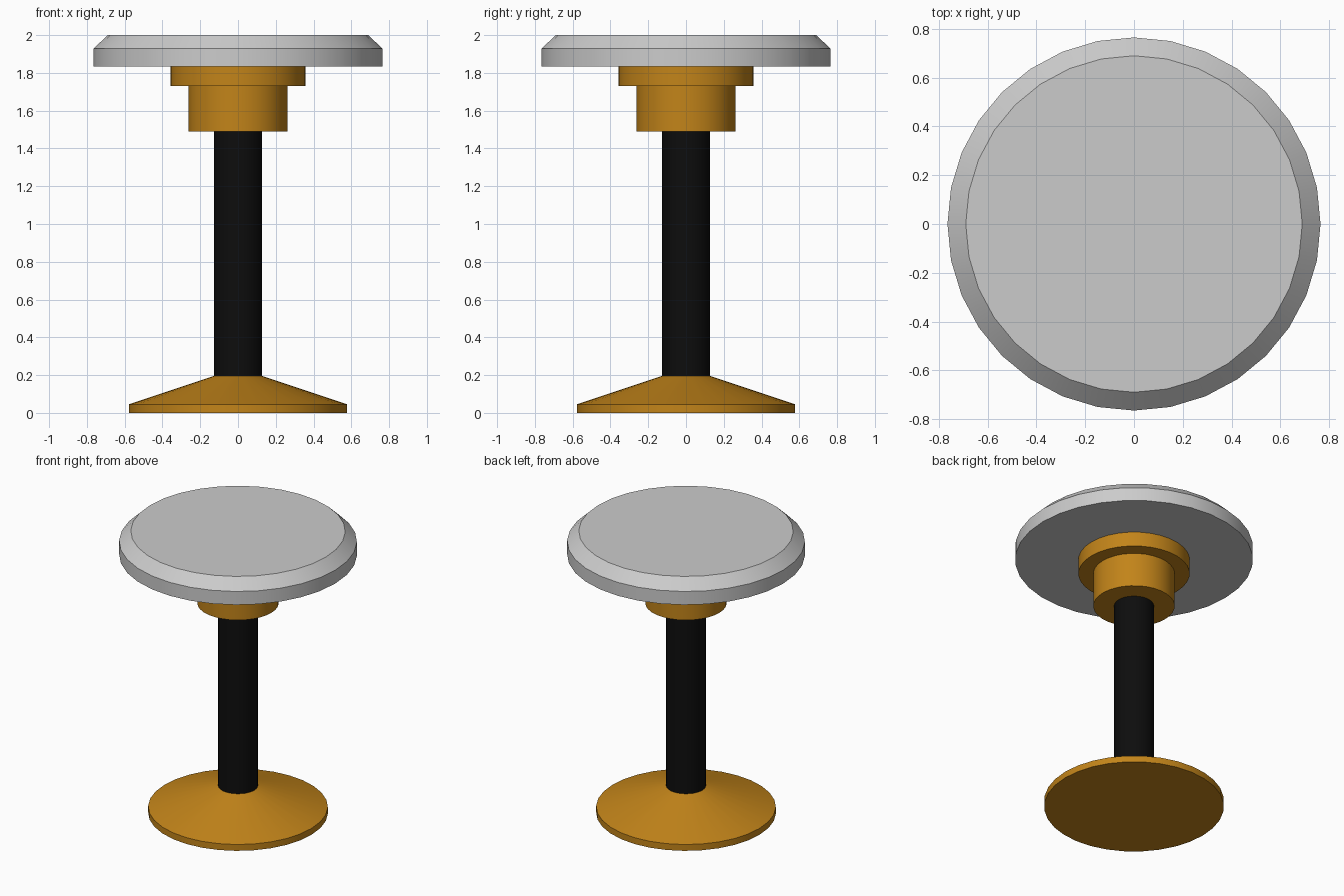
import bpy, bmesh, math

if "Cube" in bpy.data.objects:
    bpy.data.objects.remove(bpy.data.objects["Cube"])

SIDES = 32


def material(name, rgb):
    mat = bpy.data.materials.new(name)
    mat.diffuse_color = (*rgb, 1)
    mat.use_nodes = True
    mat.node_tree.nodes["Principled BSDF"].inputs["Base Color"].default_value = mat.diffuse_color
    return mat


def turned(name, profile, mat=None):
    """Closed solid turned about z from (radius, height) points, bottom to top."""
    bm = bmesh.new()
    rings = [[bm.verts.new((r * math.cos(2 * math.pi * i / SIDES),
                            r * math.sin(2 * math.pi * i / SIDES), z))
              for i in range(SIDES)] for r, z in profile]
    for low, high in zip(rings, rings[1:]):
        for i in range(SIDES):
            j = (i + 1) % SIDES
            bm.faces.new((low[i], low[j], high[j], high[i]))
    bm.faces.new(rings[0][::-1])
    bm.faces.new(rings[-1])
    mesh = bpy.data.meshes.new(name)
    bm.to_mesh(mesh)
    bm.free()
    obj = bpy.data.objects.new(name, mesh)
    bpy.context.collection.objects.link(obj)
    if mat:
        mesh.materials.append(mat)
    bpy.ops.object.select_all(action='DESELECT')
    obj.select_set(True)
    bpy.context.view_layer.objects.active = obj
    bpy.ops.object.shade_smooth_by_angle(angle=math.radians(15))
    return obj


brass = material("brass", (0.54, 0.23, 0.01))
black = material("black", (0.004, 0.004, 0.004))

# Flared foot
turned("base", [(0.578, 0), (0.578, 0.045), (0.128, 0.195)], brass)
# Centre column
turned("post", [(0.128, 0.195), (0.128, 1.49)], black)
# Stepped collar under the seat
turned("collar", [(0.262, 1.49), (0.262, 1.73), (0.358, 1.73), (0.358, 1.833)], brass)
# Round seat with a chamfered rim
turned("seat", [(0.765, 1.833), (0.765, 1.928), (0.69, 2.0)])
